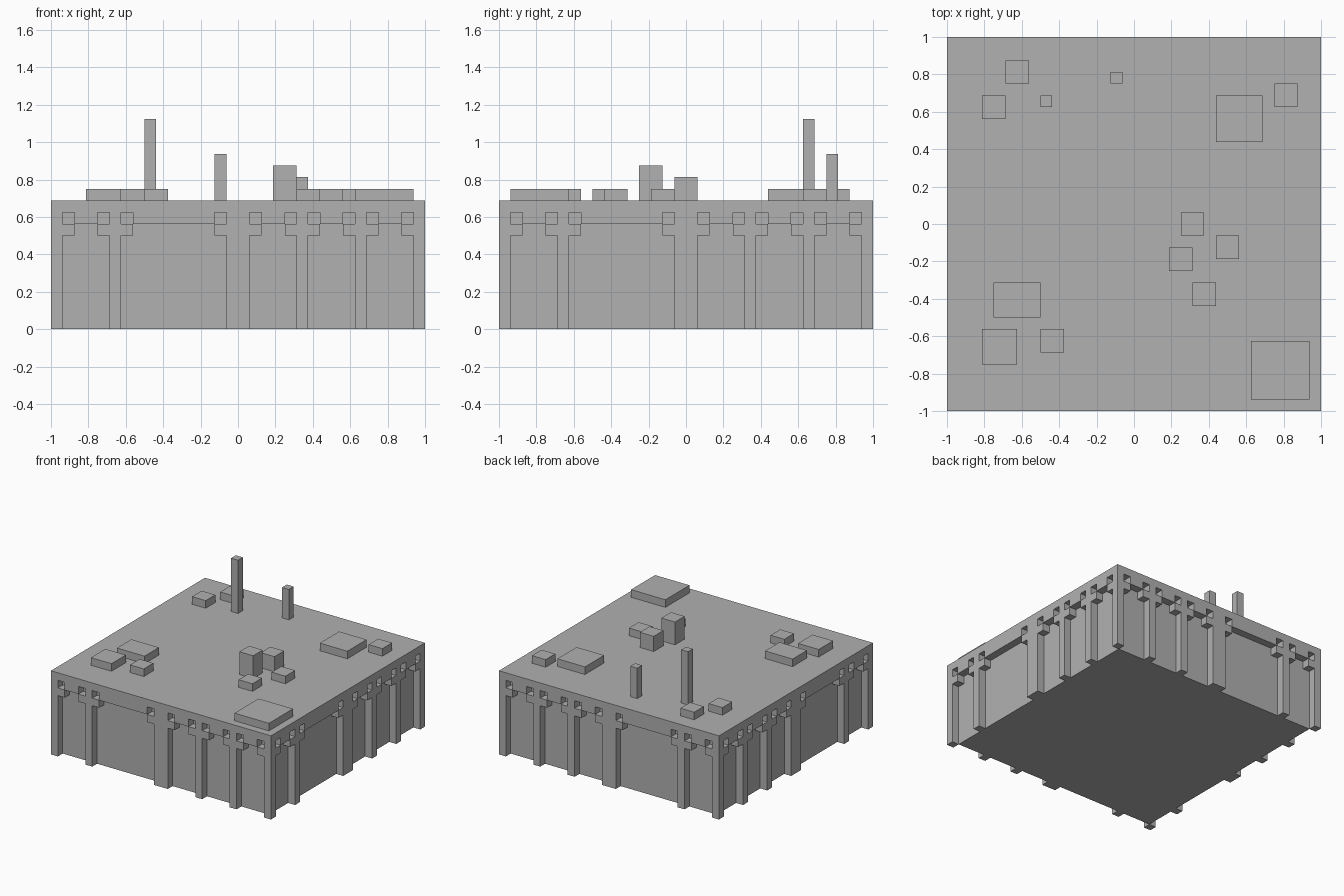
import bpy
import bmesh
from mathutils import Matrix, Vector

if "Cube" in bpy.data.objects:
    bpy.data.objects.remove(bpy.data.objects["Cube"], do_unlink=True)

# Everything sits on a block grid, 32 blocks across
N = 32
UNIT = 2 / N

grey = bpy.data.materials.new("plain_grey")
grey.use_nodes = True
grey.diffuse_color = (0.44, 0.44, 0.44, 1)
grey.node_tree.nodes["Principled BSDF"].inputs["Base Color"].default_value = grey.diffuse_color


def make_part(name, boxes):
    """One flat shaded object from boxes (x0, x1, y0, y1, z0, z1) in blocks."""
    bm = bmesh.new()
    for x0, x1, y0, y1, z0, z1 in boxes:
        centre = Vector((x0 + x1 - N, y0 + y1 - N, z0 + z1)) * UNIT / 2
        size = Vector((x1 - x0, y1 - y0, z1 - z0)) * UNIT
        bmesh.ops.create_cube(bm, size=1, matrix=Matrix.LocRotScale(centre, None, size))
    mesh = bpy.data.meshes.new(name)
    bm.to_mesh(mesh)
    bm.free()
    mesh.materials.append(grey)
    obj = bpy.data.objects.new(name, mesh)
    bpy.context.collection.objects.link(obj)
    return obj


def on_side(side, a, b, z0, z1):
    """Box one block deep, running from a to b along a side of the building."""
    return {
        "front": (a, b, 0, 1, z0, z1),
        "back": (a, b, N - 1, N, z0, z1),
        "left": (N - 1, N, a, b, z0, z1),
        "right": (0, 1, a, b, z0, z1),
    }[side]


BRACKET_Z, BAND_Z, SLAB_Z, ROOF_Z = 8, 9, 10, 11
pillars = [(0, 1), (5, 6), (15, 17), (21, 22), (26, 27), (31, 32)]

# An opening and a bracket flank each pillar
openings = sorted(
    [a - 1 for a, b in pillars if a > 0] + [b for a, b in pillars if b < N])
runs = list(zip([0] + [w + 1 for w in openings], openings + [N]))

# Main body and roof slab
make_part("building_core", [(1, N - 1, 1, N - 1, 0, SLAB_Z)])
make_part("roof_slab", [(0, N, 0, N, SLAB_Z, ROOF_Z)])

# Pillars, brackets and pierced band; the corners belong to front and back
for side in ("front", "back", "left", "right"):
    inner = slice(None) if side in ("front", "back") else slice(1, -1)
    make_part(side + "_pillars",
              [on_side(side, a, b, 0, BAND_Z) for a, b in pillars[inner]])
    make_part(side + "_brackets",
              [on_side(side, w, w + 1, BRACKET_Z, BAND_Z) for w in openings])
    make_part(side + "_pierced_band",
              [on_side(side, a, b, BAND_Z, SLAB_Z) for a, b in runs[inner]])

# Rooftop boxes: x, y, width, depth, height
rooftop = {
    "tall_chimney": (8, 26, 1, 1, 7),
    "short_chimney": (14, 28, 1, 1, 4),
    "tall_vent": (19, 12, 2, 2, 3),
    "middle_vent": (20, 15, 2, 2, 2),
    "low_vent_left": (23, 13, 2, 2, 1),
    "low_vent_front": (21, 9, 2, 2, 1),
    "back_hatch_inner": (5, 28, 2, 2, 1),
    "back_hatch_outer": (3, 25, 2, 2, 1),
    "back_left_platform": (23, 23, 4, 4, 1),
    "back_left_hatch": (28, 26, 2, 2, 1),
    "front_right_platform": (4, 8, 4, 3, 1),
    "front_right_unit": (3, 4, 3, 3, 1),
    "front_right_hatch": (8, 5, 2, 2, 1),
    "front_left_platform": (26, 1, 5, 5, 1),
}
for name, (x, y, w, d, h) in rooftop.items():
    make_part(name, [(x, x + w, y, y + d, ROOF_Z, ROOF_Z + h)])
